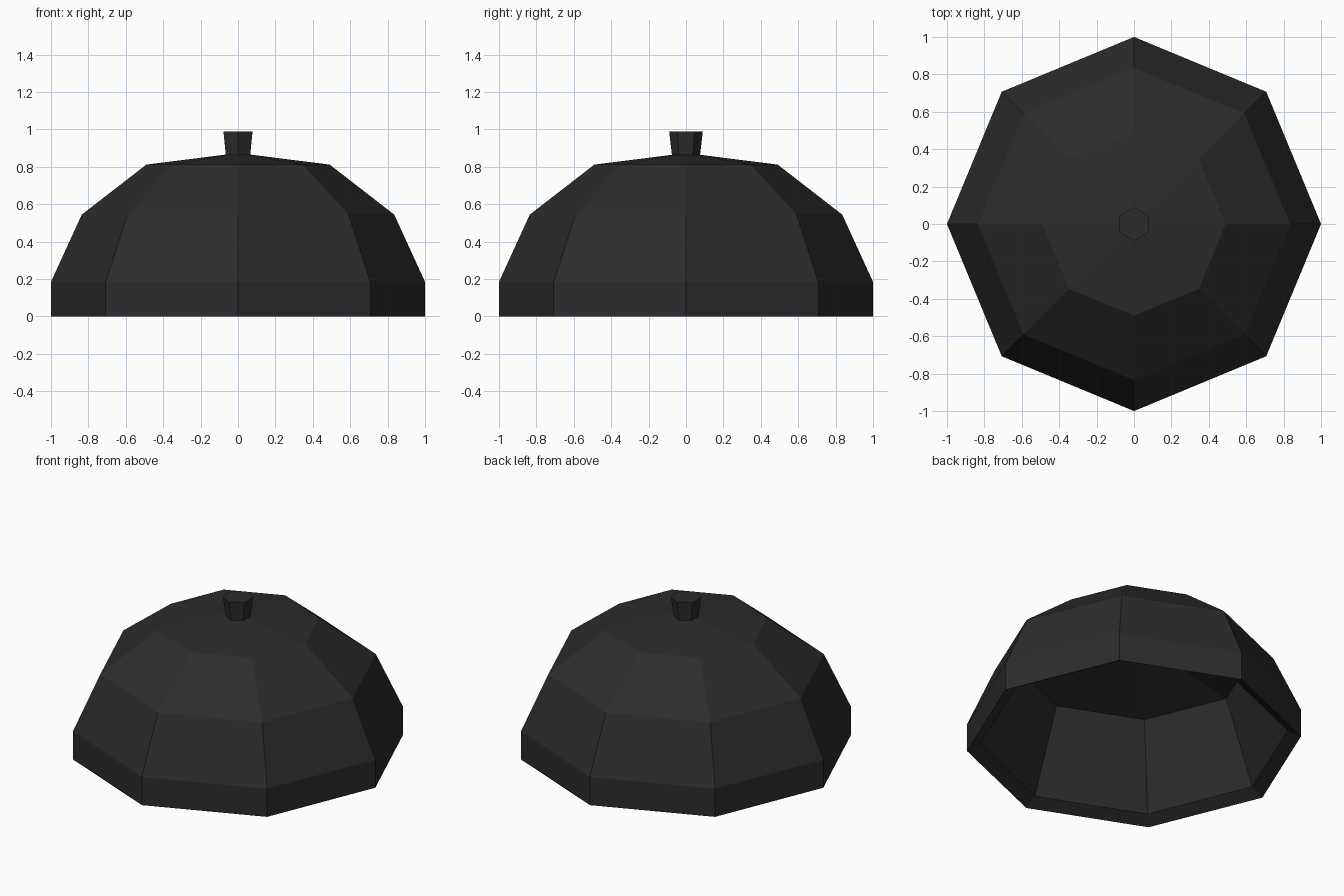
import bpy, bmesh, math

if "Cube" in bpy.data.objects:
    bpy.data.objects.remove(bpy.data.objects["Cube"])

# One dark charcoal colour for the whole model
charcoal = bpy.data.materials.new("charcoal")
charcoal.diffuse_color = (0.025, 0.025, 0.025, 1.0)
charcoal.use_nodes = True
charcoal.node_tree.nodes["Principled BSDF"].inputs["Base Color"].default_value = charcoal.diffuse_color


def lathe(name, profile, sides, start=0.0):
    """Flat-faced turned part from (radius, height) points, capped at both ends."""
    bm = bmesh.new()
    rings = []
    for r, z in profile:
        angles = [start + 2 * math.pi * i / sides for i in range(sides)]
        rings.append([bm.verts.new((r * math.cos(a), r * math.sin(a), z)) for a in angles])
    for low, high in zip(rings, rings[1:]):
        for i in range(sides):
            j = (i + 1) % sides
            bm.faces.new((low[i], low[j], high[j], high[i]))
    bm.faces.new(rings[0])
    bm.faces.new(rings[-1])
    bmesh.ops.recalc_face_normals(bm, faces=bm.faces)
    mesh = bpy.data.meshes.new(name)
    bm.to_mesh(mesh)
    bm.free()
    mesh.materials.append(charcoal)
    obj = bpy.data.objects.new(name, mesh)
    bpy.context.collection.objects.link(obj)
    return obj


# Hollow eight-sided dome: shallow inner ceiling, inner wall, sloped rim, outer shell
lathe("dome", [(0.07, 0.72), (0.72, 0.58), (0.92, 0.045), (1.0, 0.0), (1.0, 0.185),
               (0.835, 0.545), (0.49, 0.812), (0.07, 0.865)], 8)

# Six-sided flared knob on top
lathe("knob", [(0.075, 0.862), (0.09, 0.99)], 6, math.pi / 2)
